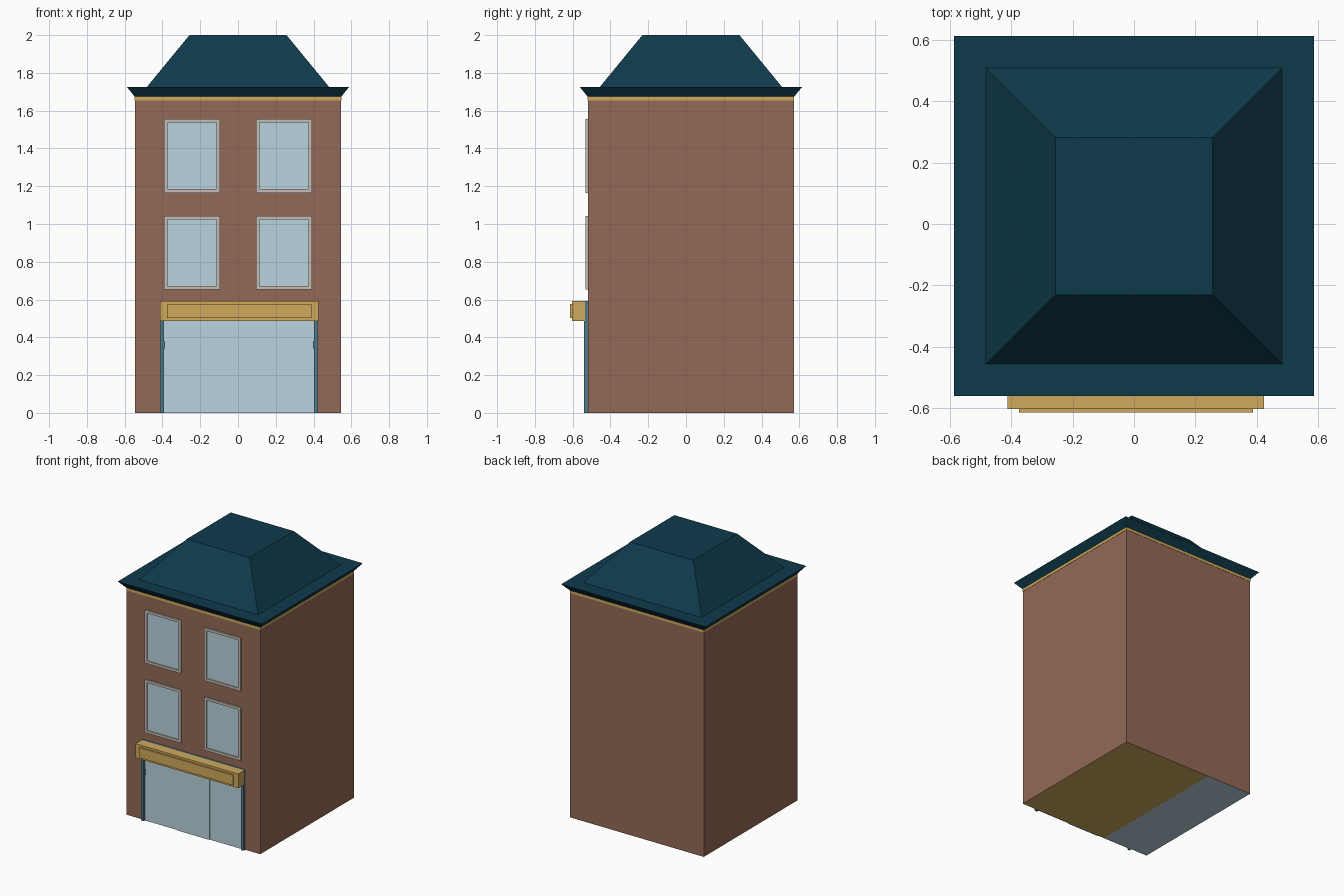
import bpy, bmesh

if "Cube" in bpy.data.objects:
    bpy.data.objects.remove(bpy.data.objects["Cube"])

CY = 0.026      # depth centre of the house
WALL = -0.52    # front wall plane


def material(name, r, g, b):
    def lin(c):
        c /= 255
        return c / 12.92 if c <= 0.04045 else ((c + 0.055) / 1.055) ** 2.4
    m = bpy.data.materials.new(name)
    m.diffuse_color = (lin(r), lin(g), lin(b), 1)
    m.use_nodes = True
    m.node_tree.nodes["Principled BSDF"].inputs["Base Color"].default_value = m.diffuse_color
    return m


BRICK = material("brick", 148, 106, 87)
ROOF = material("roof_teal", 15, 58, 75)
GOLD = material("gold", 208, 170, 92)
GLASS = material("pale_glass", 186, 212, 223)
FRAME = material("window_frame", 197, 189, 180)
POST = material("shop_blue", 82, 122, 138)


def finish(name, bm, *mats):
    bmesh.ops.recalc_face_normals(bm, faces=bm.faces)
    me = bpy.data.meshes.new(name)
    bm.to_mesh(me)
    bm.free()
    for m in mats:
        me.materials.append(m)
    ob = bpy.data.objects.new(name, me)
    bpy.context.collection.objects.link(ob)
    return ob


def box(name, x0, x1, y0, y1, z0, z1, mat):
    bm = bmesh.new()
    bmesh.ops.create_cube(bm, size=1)
    for v in bm.verts:
        v.co = (x1 if v.co.x > 0 else x0, y1 if v.co.y > 0 else y0,
                z1 if v.co.z > 0 else z0)
    return finish(name, bm, mat)


def square_loft(name, profile, *mats):
    """Loft square rings given as (half width, z), capped at both ends."""
    bm = bmesh.new()
    rings = [[bm.verts.new((sx * h, CY + sy * h, z))
              for sx, sy in ((-1, -1), (1, -1), (1, 1), (-1, 1))] for h, z in profile]
    for a, b in zip(rings, rings[1:]):
        for i in range(4):
            j = (i + 1) % 4
            bm.faces.new((a[i], a[j], b[j], b[i]))
    bm.faces.new(rings[0])
    bm.faces.new(rings[-1])
    return finish(name, bm, *mats)


# Brick body; the underside is split into a gold and a pale floor
body = square_loft("brick_body", [(0.545, 0), (0.545, 1.655)], BRICK, GOLD, GLASS)
bm = bmesh.new()
bm.from_mesh(body.data)
floor = [f for f in bm.faces if f.normal.z < -0.9]
bmesh.ops.bisect_plane(bm, geom=floor + list(floor[0].edges) + list(floor[0].verts),
                       plane_co=(-0.175, 0, 0), plane_no=(1, 0, 0))
for f in bm.faces:
    if f.normal.z < -0.9:
        f.material_index = 1 if f.calc_center_median().x > -0.175 else 2
bm.to_mesh(body.data)
bm.free()

# Gold band, flared eave and truncated roof
square_loft("cornice_band", [(0.547, 1.655), (0.547, 1.675)], GOLD)
square_loft("roof", [(0.547, 1.675), (0.588, 1.725), (0.483, 1.725), (0.257, 2.0)], ROOF)


# Windows: a raised frame around a thin glass plate
def window(cx, z0, z1):
    w, t = 0.148, 0.019
    bm = bmesh.new()
    rings = []
    for hw, a, b, y in ((w, z0, z1, WALL), (w, z0, z1, WALL - 0.011),
                        (w - t, z0 + t, z1 - t, WALL - 0.011),
                        (w - t, z0 + t, z1 - t, WALL - 0.003)):
        rings.append([bm.verts.new(p) for p in ((cx - hw, y, a), (cx + hw, y, a),
                                                (cx + hw, y, b), (cx - hw, y, b))])
    for a, b in zip(rings, rings[1:]):
        for i in range(4):
            j = (i + 1) % 4
            bm.faces.new((a[i], a[j], b[j], b[i]))
    pane = bm.faces.new(rings[-1])
    pane.material_index = 1
    finish("window", bm, FRAME, GLASS)


for cx in (-0.243, 0.243):
    for z0, z1 in ((0.652, 1.043), (1.165, 1.556)):
        window(cx, z0, z1)

# Shop front: side posts with small hinges, glass panels, raised middle door
for x0, x1, hx in ((-0.413, -0.393, -0.390), (0.403, 0.423, 0.400)):
    box("shop_post", x0, x1, -0.539, WALL, 0, 0.487, POST)
    box("hinge", hx - 0.003, hx + 0.003, -0.532, WALL, 0.34, 0.38, POST)
box("shop_header", -0.413, 0.423, -0.535, WALL, 0.487, 0.592, POST)
for name, x0, x1, d in (("left_shop_glass", -0.393, -0.127, 0.003),
                        ("door_glass", -0.127, 0.137, 0.009),
                        ("right_shop_glass", 0.137, 0.403, 0.003)):
    box(name, x0, x1, WALL - d, WALL, 0, 0.487, GLASS)

# Blank sign board with a raised panel
box("sign_board", -0.413, 0.425, -0.604, -0.535, 0.487, 0.592, GOLD)
box("sign_panel", -0.376, 0.388, -0.615, -0.604, 0.503, 0.577, GOLD)
